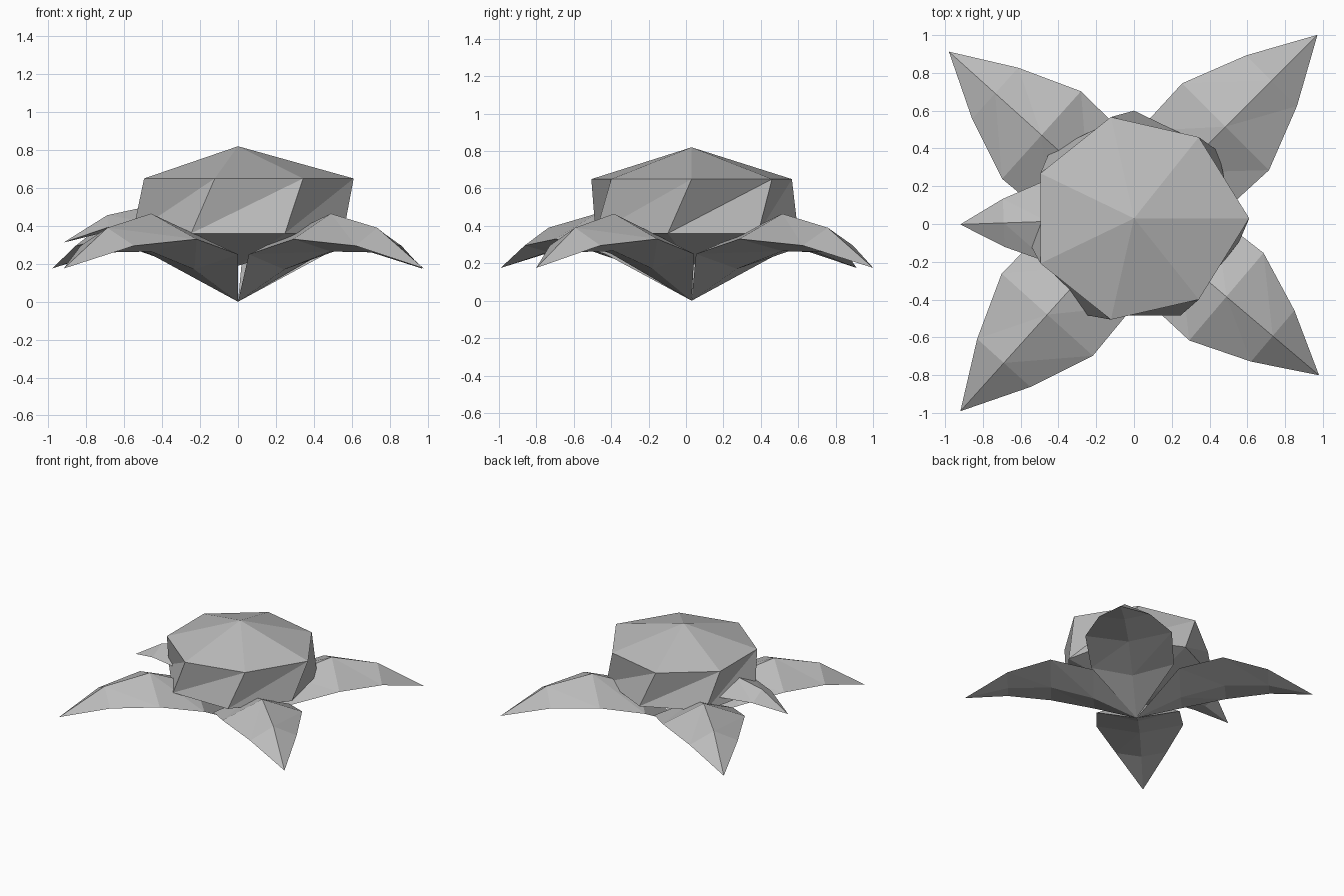
import bpy
import bmesh
from math import cos, sin, radians, tau
from mathutils import Matrix, Vector

old = bpy.data.objects.get("Cube")
if old:
    bpy.data.objects.remove(old, do_unlink=True)

# One plain grey for the whole flower
grey = bpy.data.materials.new("plain_grey")
grey.use_nodes = True
colour = (0.5, 0.5, 0.5, 1)
grey.diffuse_color = colour
grey.node_tree.nodes["Principled BSDF"].inputs["Base Color"].default_value = colour

CENTRE_Y = 0.03


def loft(name, start, rings, end, matrix):
    """Flat-faced closed shape: point, rings of points, point."""
    bm = bmesh.new()
    first, last = bm.verts.new(start), bm.verts.new(end)
    loops = [[bm.verts.new(p) for p in ring] for ring in rings]
    count = len(loops[0])
    for i in range(count):
        j = (i + 1) % count
        bm.faces.new((first, loops[0][j], loops[0][i]))
        bm.faces.new((last, loops[-1][i], loops[-1][j]))
        for low, high in zip(loops, loops[1:]):
            bm.faces.new((low[i], low[j], high[j]))
            bm.faces.new((low[i], high[j], high[i]))
    bmesh.ops.recalc_face_normals(bm, faces=bm.faces)
    mesh = bpy.data.meshes.new(name)
    bm.to_mesh(mesh)
    bm.free()
    mesh.materials.append(grey)
    obj = bpy.data.objects.new(name, mesh)
    obj.matrix_world = matrix
    bpy.context.collection.objects.link(obj)
    return obj


def heptagon(radius, z, turn):
    angles = [radians(turn) + tau * i / 7 for i in range(7)]
    return [Vector((radius * cos(a), radius * sin(a), z)) for a in angles]


# Flower centre: two twisted heptagons with a shallow cone on each side
lower = heptagon(0.57, 0.36, -12.86)
upper = heptagon(0.55, 0.65, 0)
upper[0].x = 0.61
loft("flower_centre", (0, 0, 0.19), [lower, upper], (0, 0, 0.82),
     Matrix.Translation((0, CENTRE_Y, 0)))

# Petal sections: distance, half width, edge height, ridge height, keel height
SECTIONS = [
    (0.343, 0.31, 0.25, 0.345, 0.17),
    (0.686, 0.325, 0.33, 0.465, 0.265),
    (1.03, 0.19, 0.295, 0.39, 0.26),
]


def petal(name, angle, length, base_z=0):
    rings = [[(d, w, edge), (d, 0, ridge), (d, -w, edge), (d, 0, keel)]
             for d, w, edge, ridge, keel in SECTIONS]
    height = length if base_z else 1
    matrix = (Matrix.Translation((0, CENTRE_Y, base_z))
              @ Matrix.Rotation(radians(angle), 4, "Z")
              @ Matrix.Diagonal((length, length, height, 1)))
    return loft(name, (0, 0, 0), rings, (1.374, 0, 0.175), matrix)


# Four large petals and one small raised petal
petal("back_left_petal", 45, 1.0)
petal("back_right_petal", 138, 0.96)
petal("front_right_petal", 228, 1.0)
petal("front_left_petal", 319.7, 0.935)
petal("small_right_petal", 182, 0.67, 0.195)
